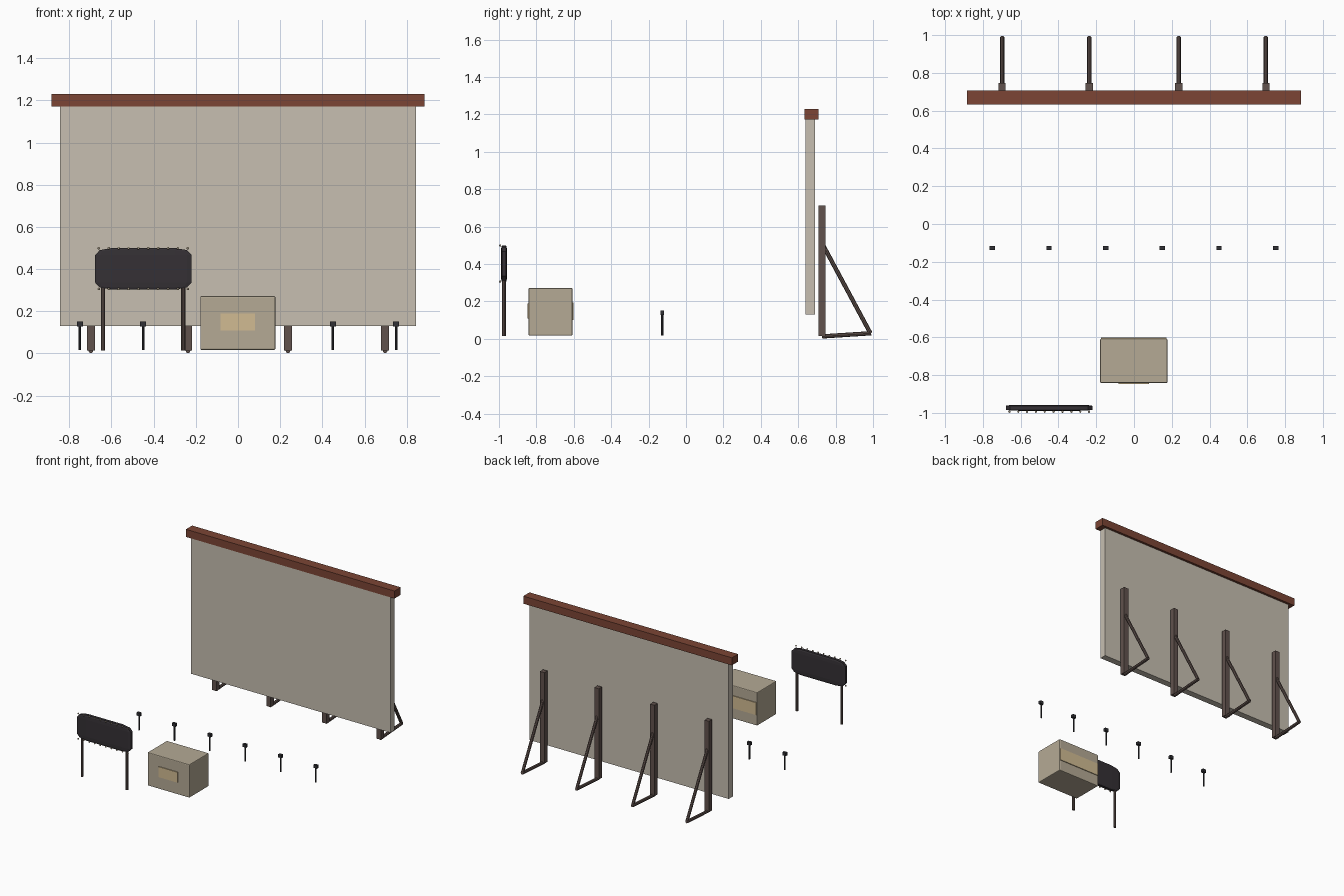
import bpy, bmesh, math
from mathutils import Vector

if "Cube" in bpy.data.objects:
    bpy.data.objects.remove(bpy.data.objects["Cube"])


def mat(name, rgb):
    m = bpy.data.materials.new(name)
    m.diffuse_color = (*rgb, 1)
    m.use_nodes = True
    m.node_tree.nodes["Principled BSDF"].inputs["Base Color"].default_value = m.diffuse_color
    return m


CREAM = mat("screen_paint", (0.57, 0.52, 0.44))
RED = mat("red_wood", (0.20, 0.06, 0.035))
BROWN = mat("dark_timber", (0.12, 0.085, 0.075))
BLACK = mat("sign_black", (0.035, 0.03, 0.035))
BOOTH = mat("booth_paint", (0.46, 0.40, 0.30))
GLOW = mat("window_glow", (0.64, 0.50, 0.29))
BULB = mat("bulb", (0.5, 0.42, 0.3))
METAL = mat("dark_metal", (0.03, 0.03, 0.035))


def finish(name, bm, material):
    me = bpy.data.meshes.new(name)
    bm.to_mesh(me)
    bm.free()
    me.materials.append(material)
    ob = bpy.data.objects.new(name, me)
    bpy.context.collection.objects.link(ob)
    return ob


def box(name, x, y, z, material, bevel=0.0, segments=1, stretch=False):
    """Box from (min, max) pairs; a stretched bevel follows the box proportions."""
    size = Vector((x[1] - x[0], y[1] - y[0], z[1] - z[0]))
    mid = Vector((x[0] + x[1], y[0] + y[1], z[0] + z[1])) / 2
    bm = bmesh.new()
    bmesh.ops.create_cube(bm, size=1)
    if not stretch:
        bmesh.ops.scale(bm, vec=size, verts=bm.verts)
    if bevel:
        bmesh.ops.bevel(bm, geom=bm.edges[:], offset=bevel, segments=segments,
                        profile=0.5, affect='EDGES')
    if stretch:
        bmesh.ops.scale(bm, vec=size, verts=bm.verts)
    bmesh.ops.translate(bm, vec=mid, verts=bm.verts)
    return finish(name, bm, material)


def rod(name, a, b, r, material, sides=8):
    a, b = Vector(a), Vector(b)
    d = b - a
    bm = bmesh.new()
    bmesh.ops.create_cone(bm, cap_ends=True, segments=sides, radius1=r, radius2=r, depth=d.length)
    bmesh.ops.rotate(bm, matrix=d.to_track_quat('Z', 'Y').to_matrix(), verts=bm.verts)
    bmesh.ops.translate(bm, vec=(a + b) / 2, verts=bm.verts)
    return finish(name, bm, material)


# Screen wall and cap beam
box("screen", (-0.845, 0.845), (0.64, 0.69), (0.13, 1.18), CREAM)
box("screen_cap", (-0.885, 0.885), (0.633, 0.708), (1.172, 1.23), RED)

# Rear posts with a diagonal brace and a ground brace each
for i, x in enumerate((-0.698, -0.237, 0.237, 0.698)):
    box(f"screen_post_{i}", (x - 0.019, x + 0.019), (0.708, 0.746), (0.015, 0.712), BROWN)
    rod(f"diagonal_brace_{i}", (x, 0.728, 0.51), (x, 0.986, 0.03), 0.0115, BROWN)
    rod(f"ground_brace_{i}", (x, 0.728, 0.013), (x, 0.99, 0.03), 0.0115, BROWN)

# Entrance sign on two legs
box("sign_board", (-0.678, -0.22), (-0.989, -0.957), (0.303, 0.50), BLACK,
    bevel=0.17, segments=2, stretch=True)
for i, x in enumerate((-0.64, -0.26)):
    rod(f"sign_leg_{i}", (x, -0.974, 0.015), (x, -0.974, 0.33), 0.0105, BROWN, 10)

# Rows of bulbs along the top and bottom of the sign
for row, z in enumerate((0.306, 0.499)):
    bm = bmesh.new()
    for k in range(10):
        ret = bmesh.ops.create_uvsphere(bm, u_segments=8, v_segments=6, radius=0.006)
        bmesh.ops.translate(bm, vec=(-0.66 + 0.0469 * k, -0.994, z), verts=ret["verts"])
    for f in bm.faces:
        f.smooth = True
    finish(f"sign_bulbs_{row}", bm, BULB)

# Ticket booth with front window and full-width rear panel
box("ticket_booth", (-0.179, 0.177), (-0.842, -0.607), (0.017, 0.272), BOOTH, 0.006, 2)
box("booth_window", (-0.082, 0.08), (-0.848, -0.838), (0.11, 0.19), GLOW)
box("booth_rear_panel", (-0.174, 0.172), (-0.612, -0.601), (0.10, 0.195), GLOW)

# Row of speaker posts
for i in range(6):
    x = -0.75 + 0.3 * i
    rod(f"speaker_pole_{i}", (x, -0.127, 0.017), (x, -0.127, 0.135), 0.0055, METAL)
    box(f"speaker_head_{i}", (x - 0.0145, x + 0.0145), (-0.137, -0.117), (0.128, 0.152), METAL)
